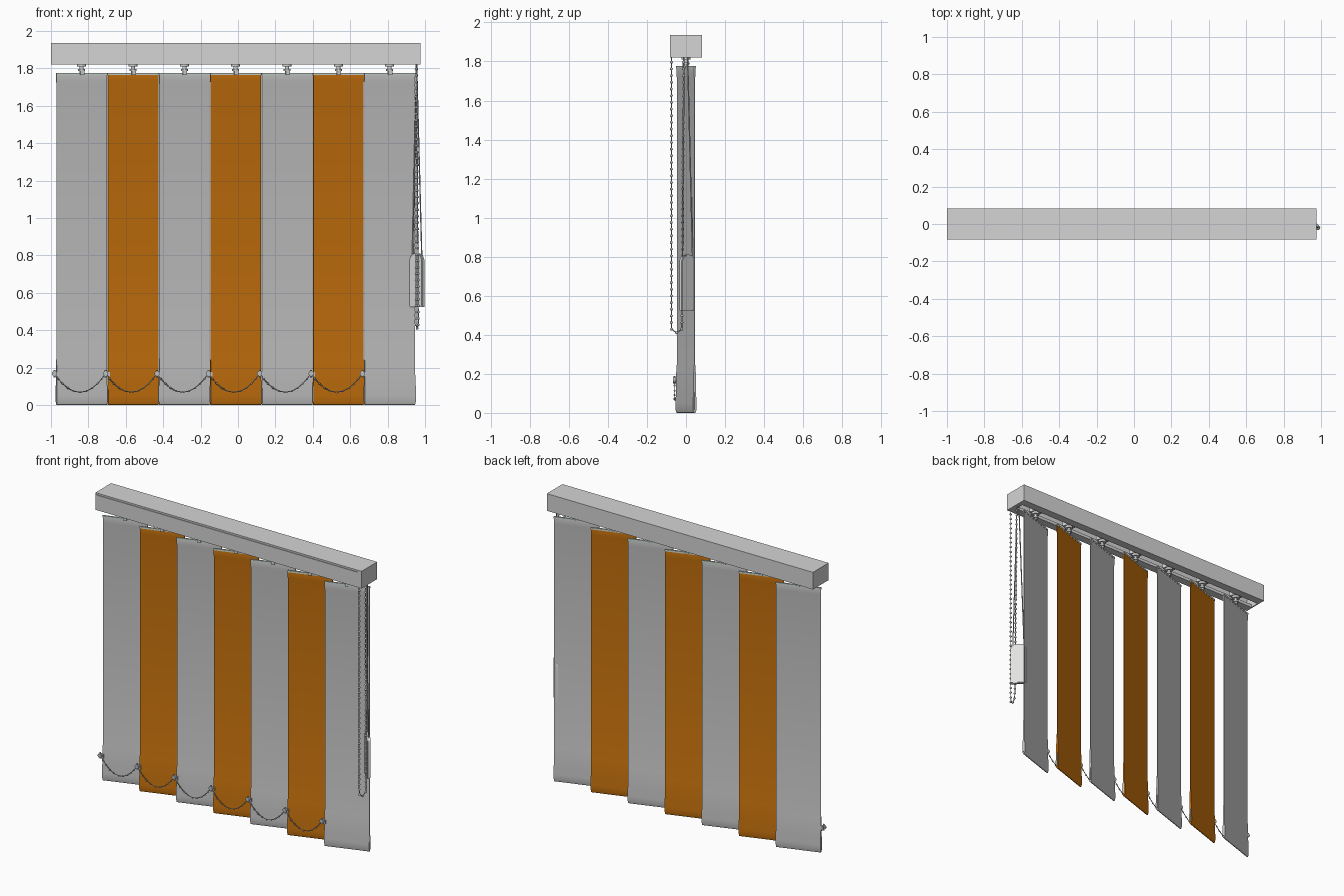
import bpy, bmesh, math
from mathutils import Vector, Matrix

if "Cube" in bpy.data.objects:
    bpy.data.objects.remove(bpy.data.objects["Cube"])


def material(name, rgb):
    m = bpy.data.materials.new(name)
    m.diffuse_color = (*rgb, 1)
    m.use_nodes = True
    m.node_tree.nodes["Principled BSDF"].inputs["Base Color"].default_value = m.diffuse_color
    return m


RAIL = material("rail grey", (0.66, 0.66, 0.66))
GREY = material("slat grey", (0.55, 0.55, 0.55))
ORANGE = material("slat orange", (0.56, 0.165, 0.004))
WHITE = material("weight white", (0.76, 0.76, 0.75))
METAL = material("chain grey", (0.50, 0.52, 0.54))
CARD = material("holder pale green", (0.60, 0.68, 0.62))


def finish(bm, name, mat, matrix=None, smooth=None):
    if matrix:
        bm.transform(matrix)
    bmesh.ops.recalc_face_normals(bm, faces=bm.faces)
    me = bpy.data.meshes.new(name)
    bm.to_mesh(me)
    bm.free()
    me.materials.append(mat)
    ob = bpy.data.objects.new(name, me)
    bpy.context.collection.objects.link(ob)
    if smooth:
        bpy.ops.object.select_all(action='DESELECT')
        ob.select_set(True)
        bpy.context.view_layer.objects.active = ob
        bpy.ops.object.shade_smooth_by_angle(angle=math.radians(smooth))
    return ob


def extrude_x(profile, x0, x1):
    """Solid from a (y, z) profile swept along x."""
    bm = bmesh.new()
    f = bm.faces.new([bm.verts.new((x0, y, z)) for y, z in profile])
    r = bmesh.ops.extrude_face_region(bm, geom=[f])
    vs = [v for v in r["geom"] if isinstance(v, bmesh.types.BMVert)]
    bmesh.ops.translate(bm, verts=vs, vec=(x1 - x0, 0, 0))
    return bm


def add_box(bm, c, s):
    bmesh.ops.create_cube(bm, size=1, matrix=Matrix.Translation(c) @ Matrix.Diagonal((*s, 1)))


def add_cyl(bm, a, b, r, n=16):
    a, b = Vector(a), Vector(b)
    d = b - a
    q = d.to_track_quat('Z', 'Y').to_matrix().to_4x4()
    bmesh.ops.create_cone(bm, cap_ends=True, segments=n, radius1=r, radius2=r,
                          depth=d.length, matrix=Matrix.Translation((a + b) / 2) @ q)


def bead_chain(bm, path, pitch, bead_r, wire_r):
    """Beads at even spacing along a path, joined by thin wire."""
    path = [Vector(p) for p in path]
    total = sum((b - a).length for a, b in zip(path, path[1:]))
    n = max(2, round(total / pitch))
    step, want, run, pts = total / n, 0.0, 0.0, []
    for a, b in zip(path, path[1:]):
        L = (b - a).length
        while want <= run + L + 1e-6 and len(pts) <= n:
            pts.append(a.lerp(b, (want - run) / L))
            want += step
        run += L
    for p in pts:
        bmesh.ops.create_icosphere(bm, subdivisions=2, radius=bead_r, matrix=Matrix.Translation(p))
    for a, b in zip(pts, pts[1:]):
        add_cyl(bm, a, b, wire_r, 6)


# Head rail: hollow section, slot underneath, small step at the top front
B, T, H = 1.82, 1.935, 0.083
rail = [(-0.03, B), (-H, B), (-H, T - 0.014), (-H + 0.005, T - 0.014), (-H + 0.005, T - 0.009),
        (-H, T - 0.009), (-H, T), (H, T), (H, B), (0.03, B), (0.03, B + 0.02),
        (0.038, B + 0.02), (0.038, B + 0.01), (H - 0.01, B + 0.01), (H - 0.01, T - 0.01),
        (-H + 0.01, T - 0.01), (-H + 0.01, B + 0.01), (-0.038, B + 0.01),
        (-0.038, B + 0.02), (-0.03, B + 0.02)]
finish(extrude_x(rail, -0.992, 0.945), "head_rail", RAIL)
cap = [(-H, B), (-H, T), (H, T), (H, B)]
finish(extrude_x(cap, 0.945, 0.975), "control_end_cap", RAIL)
finish(extrude_x(cap, -1.0, -0.992), "plain_end_cap", RAIL)

# Slats with their holders and carriers
PITCH, COUNT, W = 0.2745, 7, 0.284
ANGLE = math.radians(18.4)
half = [(0.002, 1.775), (0.004, 1.765), (0.004, 1.73), (0.002, 1.715), (0.002, 0.25),
        (0.005, 0.235), (0.007, 0.10), (0.010, 0.05), (0.010, 0.02), (0.006, 0.004), (0.002, 0.0)]
slat = half + [(-y, z) for y, z in reversed(half)]
for i in range(COUNT):
    x = -0.836 + PITCH * i
    place = Matrix.Translation((x, 0, 0)) @ Matrix.Rotation(ANGLE, 4, 'Z')
    finish(extrude_x(slat, -W / 2, W / 2), f"slat_{i + 1}", ORANGE if i % 2 else GREY, place, 30)

    # bottom weight plate poking slightly out of the hem
    bm = bmesh.new()
    add_box(bm, (0, 0, 0.06), (W + 0.008, 0.007, 0.09))
    finish(bm, f"hem_weight_{i + 1}", GREY, place)

    # holder card along the slat top
    bm = bmesh.new()
    add_box(bm, (0, 0, 1.770), (W + 0.004, 0.011, 0.012))
    finish(bm, f"slat_holder_{i + 1}", CARD, place)

    # carrier running in the rail, stem and hook
    bm = bmesh.new()
    add_box(bm, (0, 0, 1.845), (0.06, 0.055, 0.04))
    add_cyl(bm, (0, 0, 1.81), (0, 0, 1.83), 0.024)
    add_cyl(bm, (0, 0, 1.77), (0, 0, 1.82), 0.011)
    add_cyl(bm, (0, 0, 1.785), (0, 0, 1.795), 0.019)
    add_box(bm, (0, -0.010, 1.777), (0.022, 0.008, 0.026))
    finish(bm, f"carrier_{i + 1}", RAIL, place, 35)

# Bottom link chain with a clip on the front edge of every slat
clips = [Vector((-0.982 + PITCH * i, -0.058, 0.168)) for i in range(COUNT)]
bm = bmesh.new()
for a, b in zip(clips, clips[1:]):
    path = []
    for k in range(25):
        t = k / 24
        p = a.lerp(b, t)
        p.z -= 0.1 * 4 * t * (1 - t)
        path.append(p)
    bead_chain(bm, path, 0.034, 0.0055, 0.0025)
finish(bm, "bottom_chain", METAL, None, 60)
for i, c in enumerate(clips):
    bm = bmesh.new()
    add_cyl(bm, c + Vector((0, -0.008, 0)), c + Vector((0, 0.008, 0)), 0.014, 14)
    add_box(bm, c + Vector((0.010, 0.009, -0.004)), (0.024, 0.010, 0.026))
    add_cyl(bm, c + Vector((0, 0, -0.02)), c + Vector((0, 0, 0.02)), 0.005, 8)
    finish(bm, f"chain_clip_{i + 1}", METAL, None, 35)

# Control bead loop hanging at the right end
cy, r = -0.048, 0.027
loop = [(0.952, cy - r, 1.83)]
for k in range(13):
    a = math.pi + math.pi * k / 12
    loop.append((0.958 + 0.006 * math.cos(a), cy + r * math.cos(a), 0.437 + r * math.sin(a)))
loop.append((0.955, -0.012, 1.83))
bm = bmesh.new()
bead_chain(bm, loop, 0.034, 0.0075, 0.003)
finish(bm, "control_chain", METAL, None, 60)

# Cord weight: thin rounded plate set diagonally
w, t, z0, z1, rad = 0.098, 0.022, 0.525, 0.81, 0.04
side = [(w / 2, z0)]
side += [(w / 2 - rad + rad * math.cos(a), z1 - rad + rad * math.sin(a))
         for a in (math.pi / 2 * k / 8 for k in range(9))]
outline = side + [(-y, z) for y, z in reversed(side)]
bm = extrude_x(outline, -t / 2, t / 2)
edges = [e for e in bm.edges if abs(e.verts[0].co.x - e.verts[1].co.x) < 1e-6]
bmesh.ops.bevel(bm, geom=edges, offset=0.004, segments=2, affect='EDGES')
finish(bm, "cord_weight", WHITE,
       Matrix.Translation((0.957, 0.006, 0)) @ Matrix.Rotation(math.radians(45), 4, 'Z'), 35)

# Pull cords from the rail to the weight
bm = bmesh.new()
for top, low in (((0.955, -0.01, 1.83), (0.983, -0.018, 0.78)),
                 ((0.955, 0.008, 1.83), (0.933, 0.034, 0.78))):
    add_cyl(bm, top, low, 0.0035, 8)
finish(bm, "pull_cords", METAL, None, 40)
